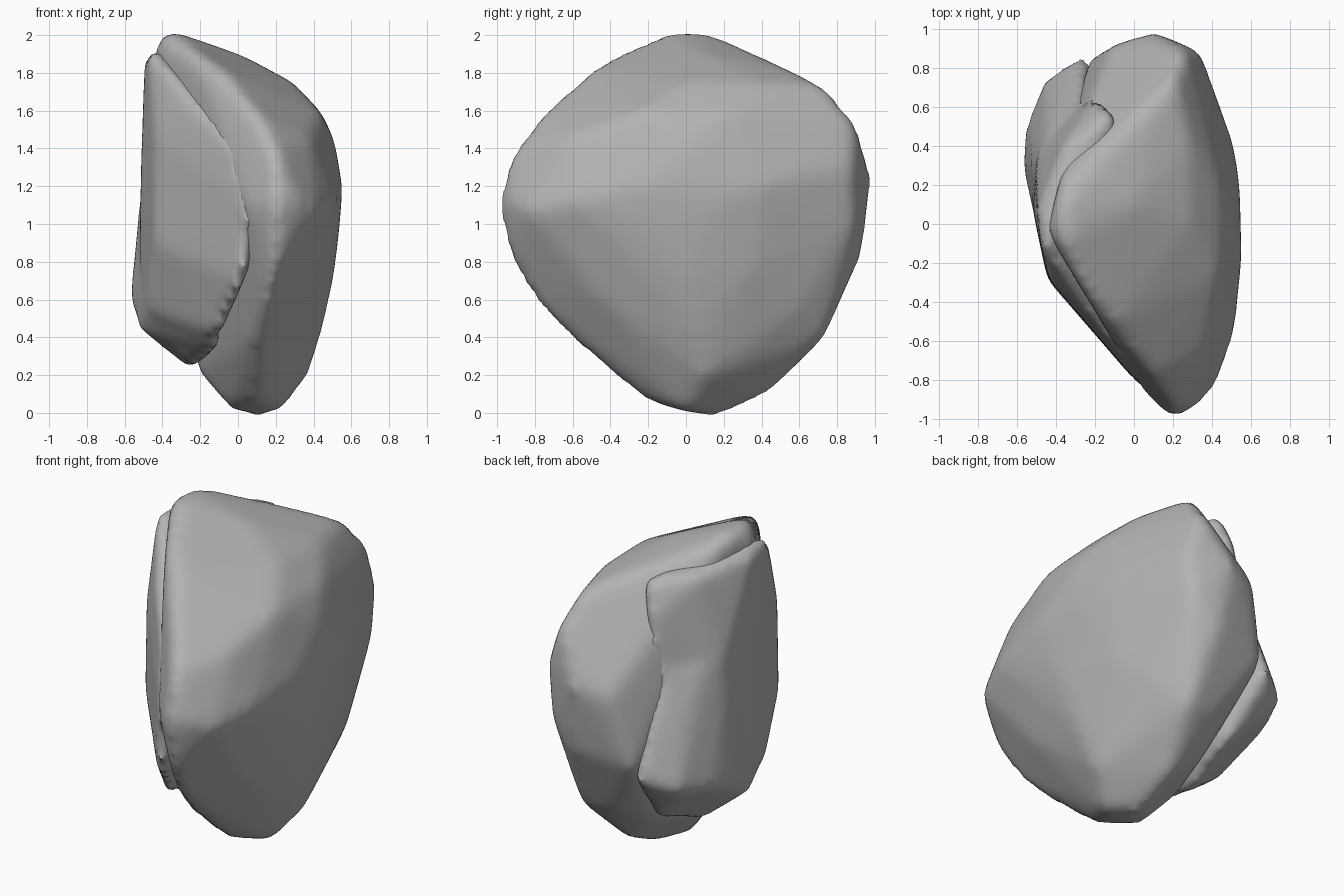
import bpy
import bmesh

default_cube = bpy.data.objects.get("Cube")
if default_cube:
    bpy.data.objects.remove(default_cube, do_unlink=True)


def make_material(name, value):
    material = bpy.data.materials.new(name)
    material.use_nodes = True
    colour = (value, value, value, 1)
    material.diffuse_color = colour
    for node in material.node_tree.nodes:
        if node.type == "BSDF_PRINCIPLED":
            node.inputs["Base Color"].default_value = colour
            node.inputs["Roughness"].default_value = 0.8
    return material


def hull_mesh(name, lumps):
    """Merge the convex hull of each lump's corner points into one mesh."""
    mesh = bpy.data.meshes.new(name)
    merged = bmesh.new()
    for corners in lumps:
        lump = bmesh.new()
        for corner in corners:
            lump.verts.new(corner)
        bmesh.ops.convex_hull(lump, input=lump.verts[:])
        loose = [v for v in lump.verts if not v.link_faces]
        bmesh.ops.delete(lump, geom=loose, context="VERTS")
        bmesh.ops.recalc_face_normals(lump, faces=lump.faces[:])
        lump.to_mesh(mesh)
        lump.free()
        merged.from_mesh(mesh)
    merged.to_mesh(mesh)
    merged.free()
    return mesh


def make_stone(name, lumps, rounding, material):
    """Blend the lumps into one worn, rounded stone."""
    mesh = hull_mesh(name, lumps)
    mesh.materials.append(material)
    obj = bpy.data.objects.new(name, mesh)
    bpy.context.scene.collection.objects.link(obj)
    remesh = obj.modifiers.new("blend", "REMESH")
    remesh.mode = "VOXEL"
    remesh.voxel_size = 0.03
    remesh.use_smooth_shade = True
    smooth = obj.modifiers.new("wear", "SMOOTH")
    smooth.factor = 0.5
    smooth.iterations = rounding
    # Swell a little to make up for the volume lost in wearing
    swell = obj.modifiers.new("swell", "DISPLACE")
    swell.mid_level = 0
    swell.strength = 0.015
    return obj


stone_grey = make_material("stone grey", 0.45)

# Main boulder: sloping roof, front nose, broad side, back and base
roof = [(-.37, .07, 2.01), (-.36, -.08, 2.01), (-.43, -.04, 1.93), (-.38, .18, 1.97),
        (-.1, -.5, 1.81), (-.23, -.36, 1.88), (0, .1, 1.89), (.28, 0, 1.74),
        (.28, .4, 1.73), (.1, .6, 1.78), (.2, .73, 1.72), (-.2, .4, 1.84)]
nose = [(-.15, -.5, 1.72), (.1, -.76, 1.57), (-.02, -.68, 1.45), (.06, -.85, 1.1),
        (.2, -.985, 1.1), (.2, -.92, 1.36), (.32, -.92, 1.12), (.2, -.92, .8),
        (.37, -.62, 1.45), (.15, -.79, .59), (.1, -.62, .42)]
side = [(.54, -.2, 1.2), (.53, .2, 1.15), (.41, -.82, 1.07), (.5, -.57, 1.12),
        (.5, .4, 1.2), (.44, .57, 1.25), (.43, .2, 1.58), (.43, -.25, 1.58),
        (.5, .05, 1.43), (.52, -.1, .95), (.49, 0, .7), (.43, .05, .43),
        (.46, .35, .78), (.36, -.45, .62), (.36, .1, .2)]
back = [(.1, .97, 1.25), (.33, .87, 1.3), (-.1, .91, 1.2), (.25, .89, 1.54),
        (-.22, .84, .78), (-.17, .83, 1.1), (.15, .92, .85), (.3, .88, 1),
        (.2, .72, .4), (.33, .58, .55), (0, .7, .42), (.1, .42, .1)]
base = [(.1, .17, -.01), (.22, 0, .02), (-.04, 0, .03), (.1, -.22, .08),
        (.1, -.42, .24), (-.2, .1, .22), (-.1, .5, .3), (-.35, .1, 1)]
make_stone("boulder", [roof + nose + side + back + base], 18, stone_grey)

# Side slab: upright plate leaning on the boulder, with a lobed foot
plate = [(.07, -.85, 1.1), (0, -.73, 1.4), (.02, -.8, .7), (-.1, -.54, .42),
         (-.46, -.12, 1.91), (-.48, .05, 1.89), (-.26, -.42, 1.62),
         (-.42, -.28, 1.45), (-.43, -.28, .9), (-.47, -.08, .55),
         (-.12, .57, 1.82), (-.35, .4, 1.83), (-.19, .64, 1.6), (-.25, .64, 1.2),
         (-.5, .05, 1.3), (-.49, .35, 1.3), (-.51, .1, .8), (.12, -.55, 1),
         (.1, 0, 1.2), (-.25, .05, .25)]
foot = [(-.555, .3, .62), (-.54, .5, .62), (-.45, .73, .65), (-.26, .86, .72),
        (-.51, .12, .45), (-.25, .2, .24), (-.2, .55, .36), (-.48, .28, 1.4),
        (-.43, .45, 1.3), (-.28, .6, 1.3), (-.1, .5, .7), (-.11, -.4, .35),
        (-.39, .64, 1), (-.46, -.12, .6), (-.28, .76, .9)]
make_stone("side_slab", [plate, foot], 14, stone_grey)
